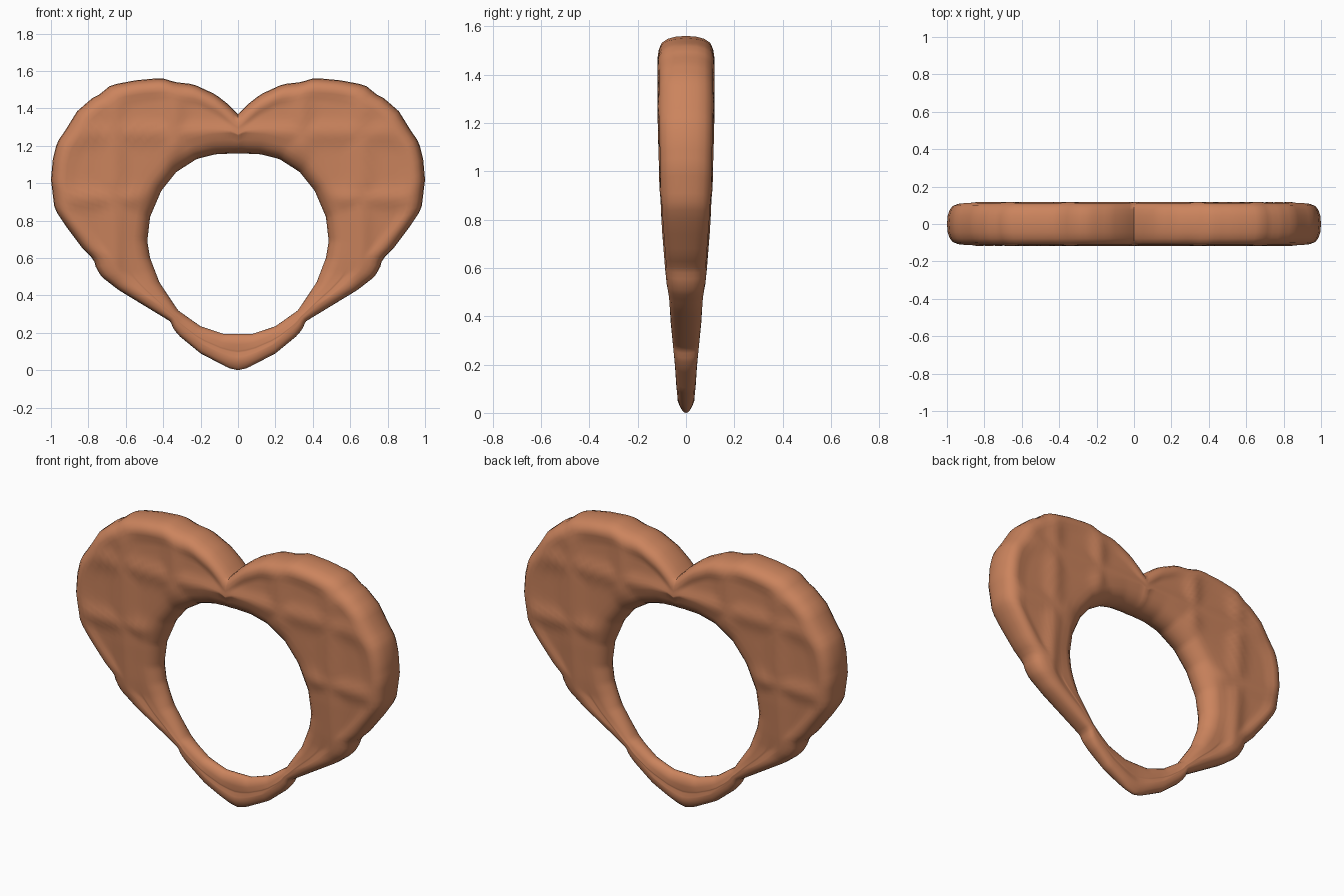
import bpy, bmesh, math

if "Cube" in bpy.data.objects:
    bpy.data.objects.remove(bpy.data.objects["Cube"])

# Half outlines (x, z), from the bottom tip up to the top centre
OUTER = [(0, 0), (.05, .012), (.2, .09), (.31, .18), (.345, .22), (.36, .26), (.50, .345),
         (.64, .43), (.73, .50), (.76, .55), (.77, .59), (.83, .65), (.92, .77), (.98, .86),
         (.988, .92), (1, 1.02), (.99, 1.13), (.967, 1.22), (.925, 1.28), (.86, 1.385),
         (.78, 1.455), (.74, 1.475), (.68, 1.525), (.55, 1.55), (.41, 1.563), (.335, 1.54),
         (.24, 1.53), (.12, 1.475), (.05, 1.42), (0, 1.37)]
INNER = [(0, .195), (.08, .195), (.2, .235), (.32, .32), (.42, .47), (.47, .60),
         (.485, .69), (.47, .82), (.41, .96), (.33, 1.06), (.22, 1.13), (.12, 1.155), (0, 1.16)]
# Half thickness against height
THICK = [(0, .022), (.05, .036), (.2, .046), (.4, .066), (.6, .087), (.8, .103),
         (1.0, .113), (1.2, .118), (1.6, .118)]
CZ = 0.68


def radius(outline, a):
    """Distance from the hole centre to an outline in direction a."""
    dx, dz = abs(math.cos(a)), math.sin(a)
    if dx < 1e-6:
        return abs((outline[0] if dz < 0 else outline[-1])[1] - CZ)
    for (x0, z0), (x1, z1) in zip(outline, outline[1:]):
        c0 = dx * (z0 - CZ) - dz * x0
        c1 = dx * (z1 - CZ) - dz * x1
        if c0 <= 0 <= c1 and c1 > c0:
            t = c0 / (c0 - c1)
            return math.hypot(x0 + (x1 - x0) * t, z0 + (z1 - z0) * t - CZ)
    return 0.5


def lookup(table, v):
    for (a, p), (b, q) in zip(table, table[1:]):
        if v <= b:
            return p + (q - p) * max(0, v - a) / (b - a)
    return table[-1][1]


def quilt(x, z):
    """Raised seams in a grid over the faces."""
    seams = [abs(abs(x) - .34), abs(abs(x) - .66), abs(z - 1.27), abs(z - .92)]
    return max(math.exp(-(d / .05) ** 2) for d in seams)


# Cross-section from outer rim to hole: rim roundings, then evenly spaced face rings
OUT_RIM = [(0, 0), (.004, .38), (.014, .65), (.032, .85), (.06, .96), (.085, 1)]
IN_RIM = [(.11, .97), (.075, .88), (.045, .74), (.02, .52), (.005, .27), (0, 0)]
FACE_RINGS = 9


def section(a):
    ro, ri = radius(OUTER, a), radius(INNER, a)
    w = ro - ri
    k = min(1, w / .25)
    rs = [(ro - d * k, h) for d, h in OUT_RIM]
    r0, r1 = ro - .085 * k, ri + .11 * k
    for i in range(1, FACE_RINGS + 1):
        rs.append((r0 + (r1 - r0) * i / (FACE_RINGS + 1), 1))
    rs += [(ri + d * k, h) for d, h in IN_RIM]
    front = []
    for r, h in rs:
        x, z = r * math.cos(a), CZ + r * math.sin(a)
        edge = min(ro - r, r - ri)
        dip = .016 * min(1, max(0, edge - .05) / .07)
        front.append((x, h * lookup(THICK, z) - dip * (1 - quilt(x, z)), z))
    back = [(x, y, z) for x, y, z in front[1:-1]][::-1]
    return [(x, -y, z) for x, y, z in front] + back


# Heart body swept around the hole
N = 192
bm = bmesh.new()
loops = [[bm.verts.new(p) for p in section(math.pi / 2 + 2 * math.pi * i / N)] for i in range(N)]
for i in range(N):
    A, B = loops[i], loops[(i + 1) % N]
    for j in range(len(A)):
        m = (j + 1) % len(A)
        bm.faces.new((A[j], A[m], B[m], B[j]))
bmesh.ops.recalc_face_normals(bm, faces=bm.faces)
mesh = bpy.data.meshes.new("heart_ring")
bm.to_mesh(mesh)
bm.free()
heart = bpy.data.objects.new("heart_ring", mesh)
bpy.context.collection.objects.link(heart)

mat = bpy.data.materials.new("baked_brown")
mat.diffuse_color = (.6, .23, .11, 1)
mat.use_nodes = True
mat.node_tree.nodes["Principled BSDF"].inputs["Base Color"].default_value = mat.diffuse_color
mesh.materials.append(mat)
bpy.context.view_layer.objects.active = heart
heart.select_set(True)
bpy.ops.object.shade_smooth_by_angle(angle=math.radians(50))
